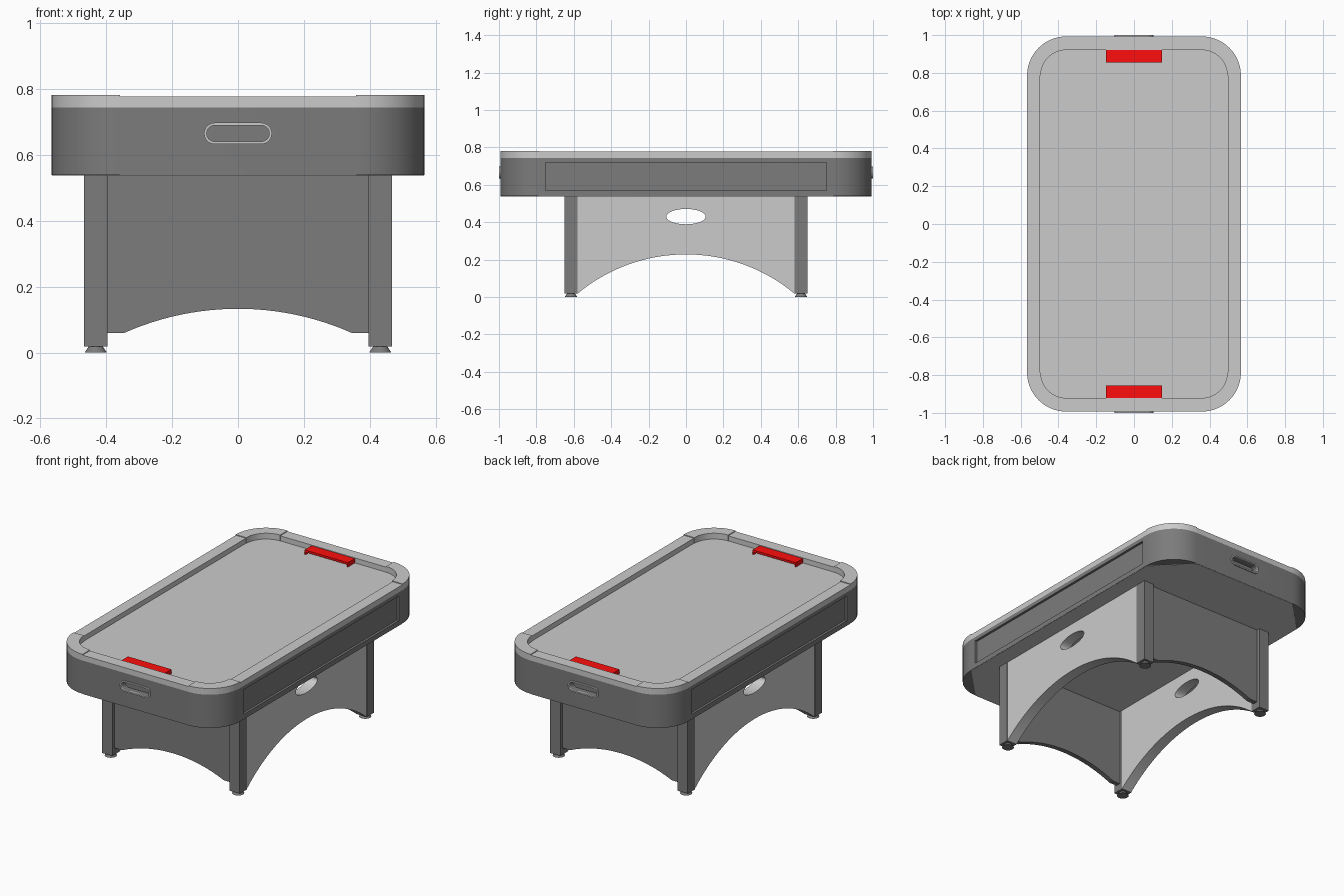
import bpy, bmesh, math

if "Cube" in bpy.data.objects:
    bpy.data.objects.remove(bpy.data.objects["Cube"])


def arc(cx, cy, rx, ry, a0, a1, n):
    return [(cx + rx * math.cos(math.radians(a0 + (a1 - a0) * i / n)),
             cy + ry * math.sin(math.radians(a0 + (a1 - a0) * i / n))) for i in range(n + 1)]


def round_rect(hx, hy, r, cx=0, cy=0, n=14):
    pts = []
    for k, (sx, sy) in enumerate([(1, 1), (-1, 1), (-1, -1), (1, -1)]):
        pts += arc(cx + sx * (hx - r), cy + sy * (hy - r), r, r, 90 * k, 90 * k + 90, n)
    return pts


def rect(x0, x1, y0, y1):
    return [(x0, y0), (x1, y0), (x1, y1), (x0, y1)]


def prism(name, pts, lo, hi, axis='z', color=None):
    """Extrude a 2D outline from lo to hi along an axis."""
    put = {'x': lambda u, v, d: (d, u, v), 'y': lambda u, v, d: (u, d, v),
           'z': lambda u, v, d: (u, v, d)}[axis]
    bm = bmesh.new()
    a = [bm.verts.new(put(u, v, lo)) for u, v in pts]
    b = [bm.verts.new(put(u, v, hi)) for u, v in pts]
    bm.faces.new(a)
    bm.faces.new(b)
    for i in range(len(pts)):
        j = (i + 1) % len(pts)
        bm.faces.new((a[i], a[j], b[j], b[i]))
    bmesh.ops.remove_doubles(bm, verts=bm.verts, dist=1e-5)
    bmesh.ops.recalc_face_normals(bm, faces=bm.faces)
    me = bpy.data.meshes.new(name)
    bm.to_mesh(me)
    bm.free()
    ob = bpy.data.objects.new(name, me)
    bpy.context.collection.objects.link(ob)
    if color:
        me.materials.append(color)
    return ob


def cut(ob, cutter):
    m = ob.modifiers.new("cut", 'BOOLEAN')
    m.operation, m.object, m.solver = 'DIFFERENCE', cutter, 'EXACT'
    bpy.context.view_layer.objects.active = ob
    bpy.ops.object.modifier_apply(modifier=m.name)
    bpy.data.objects.remove(cutter)


def span(s, a, b):
    return sorted((s * a, s * b))


def arch(h, z0, sag, n):
    """Shallow circular arch from (-h, z0) to (h, z0)."""
    r = (h * h + sag * sag) / (2 * sag)
    t = math.degrees(math.asin(h / r))
    return arc(0, z0 + sag - r, r, r, 90 + t, 90 - t, n)


def material(name, *rgb):
    m = bpy.data.materials.new(name)
    m.diffuse_color = (*rgb, 1)
    m.use_nodes = True
    m.node_tree.nodes["Principled BSDF"].inputs["Base Color"].default_value = m.diffuse_color
    return m


red = material("red", 1.0, 0.004, 0.004)
dark = material("dark_grey", 0.2, 0.2, 0.2)
mid = material("mid_grey", 0.61, 0.61, 0.61)

HX, HY, R = 0.566, 0.993, 0.207      # outer table outline
IX, IY, RI = 0.497, 0.922, 0.137     # inner playfield outline
CX, CY = HX - R, HY - R              # corner centres

# Cabinet with side panel recesses and handle pockets
cabinet = prism("cabinet", round_rect(HX, HY, R), 0.54, 0.744, color=dark)
for s in (-1, 1):
    cut(cabinet, prism("c", rect(-0.75, 0.75, 0.57, 0.72), *span(s, HX - 0.014, 0.7), 'x'))
    cut(cabinet, prism("c", round_rect(0.095, 0.0245, 0.0245, 0, 0.6655), *span(s, 0.955, 1.1), 'y'))

# Playing surface and underside plate
prism("playing_surface", round_rect(IX + 0.01, IY + 0.01, RI + 0.01), 0.742, 0.746)
prism("underside_plate", round_rect(HX - 0.001, HY - 0.001, R, n=1), 0.5385, 0.542)

for s in (-1, 1):
    end = "front" if s < 0 else "back"
    side = "left" if s < 0 else "right"

    # Straight rails
    prism(side + "_rail", rect(*span(s, IX, HX), -CY, CY), 0.744, 0.777)
    prism(end + "_rail", rect(-CX, CX, *span(s, IY, HY)), 0.744, 0.777)

    # Handle bezels
    bezel = prism(end + "_handle_bezel", round_rect(0.103, 0.0325, 0.0325, 0, 0.6655),
                  *span(s, 0.985, 1.0), 'y')
    cut(bezel, prism("c", round_rect(0.095, 0.0245, 0.0245, 0, 0.6655), *span(s, 0.9, 1.1), 'y'))

    # Red goal: top bar with a tab at each end
    goal = [(-0.147, 0.746), (-0.139, 0.746), (-0.139, 0.760), (0.139, 0.760),
            (0.139, 0.746), (0.147, 0.746), (0.147, 0.773), (-0.147, 0.773)]
    prism(end + "_goal", goal, *span(s, 0.855, 0.924), 'y', red)

    # End apron with shallow arch
    prism(end + "_apron", [(-0.40, 0.06)] + arch(0.345, 0.06, 0.073, 24)
          + [(0.40, 0.06), (0.40, 0.54), (-0.40, 0.54)], *span(s, 0.60, 0.63), 'y', dark)

    # Side apron with deep arch and oval hole, nearly flush with the legs
    apron = prism(side + "_apron", arch(0.58, 0.018, 0.21, 32) + [(0.58, 0.54), (-0.58, 0.54)],
                  *span(s, 0.397, 0.465), 'x', mid)
    cut(apron, prism("c", arc(0, 0.43, 0.105, 0.041, 0, 360, 40)[:-1], *span(s, 0.3, 0.6), 'x'))

    for q in (-1, 1):
        tag = end + ("_left_" if q < 0 else "_right_")
        # Raised corner caps of the rail
        ring = arc(CX, CY, R, R, 0, 90, 14) + arc(CX, CY, RI - 0.002, RI - 0.002, 90, 0, 14)
        prism(tag + "rail_corner", [(q * x, s * y) for x, y in ring], 0.744, 0.782)

        # Legs and flared feet
        prism(tag + "leg", rect(*span(q, 0.397, 0.467), *span(s, 0.58, 0.65)), 0.018, 0.54,
              color=dark)
        bpy.ops.mesh.primitive_cone_add(vertices=24, radius1=0.034, radius2=0.021, depth=0.019,
                                        location=(q * 0.432, s * 0.615, 0.0095))
        bpy.context.object.name = tag + "foot"
        bpy.context.object.data.materials.append(dark)

# Smooth the curves, keep edges sharp
bpy.ops.object.select_all(action='SELECT')
bpy.context.view_layer.objects.active = cabinet
bpy.ops.object.shade_smooth_by_angle(angle=math.radians(30))
